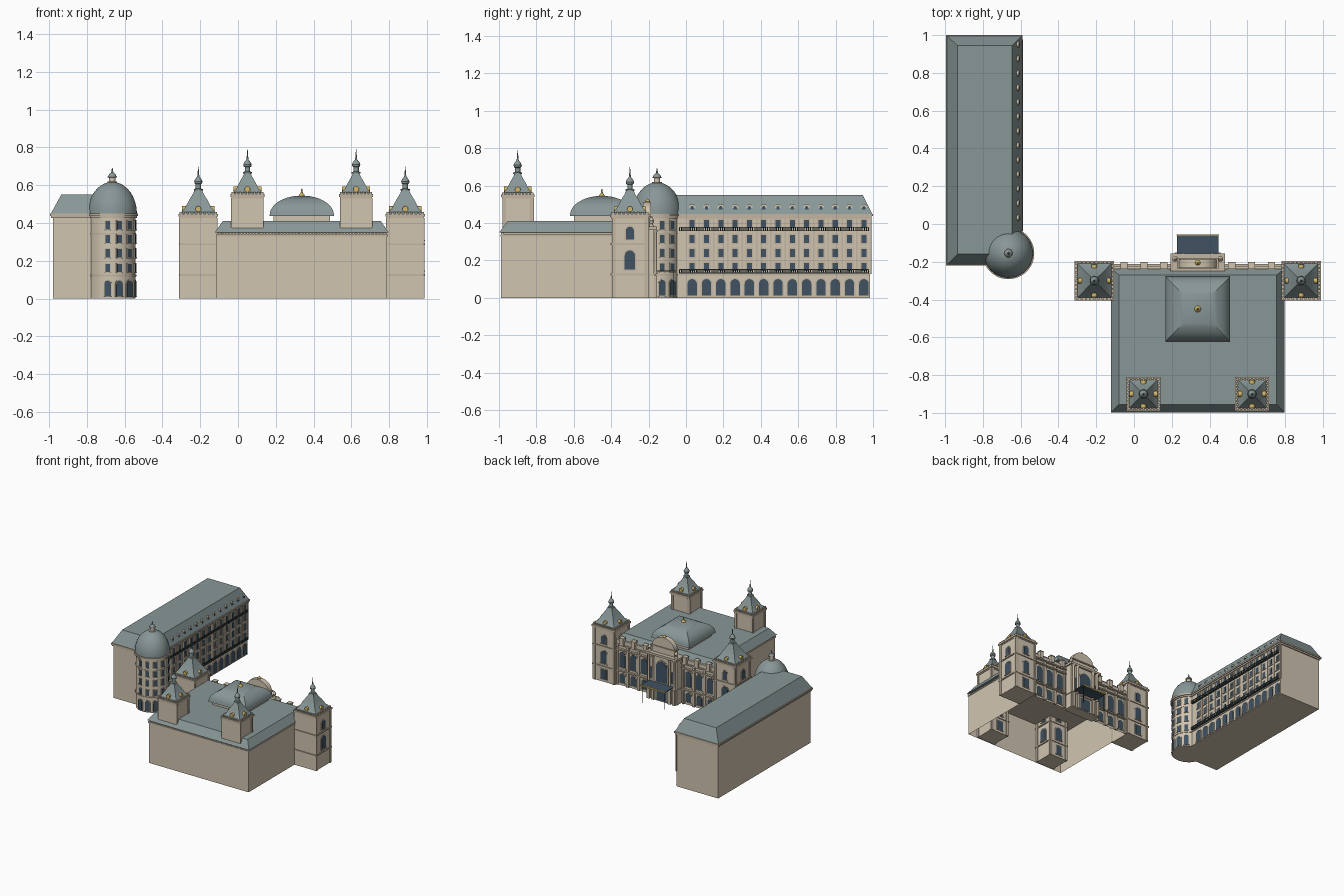
import bpy, bmesh, math
from mathutils import Matrix

if "Cube" in bpy.data.objects:
    bpy.data.objects.remove(bpy.data.objects["Cube"])

COL = {"stone": (.64, .56, .44, 1), "trim": (.55, .47, .36, 1), "slate": (.25, .31, .31, 1),
       "glass": (.05, .085, .12, 1), "gold": (.65, .47, .14, 1), "iron": (.05, .07, .07, 1)}
MATS = {}
for k, c in COL.items():
    MATS[k] = bpy.data.materials.new(k)
    MATS[k].diffuse_color = c
PARTS = {}


def part(name, mat):
    if name not in PARTS:
        PARTS[name] = (bmesh.new(), mat)
    return PARTS[name][0]


def box(bm, x0, x1, y0, y1, z0, z1, m=Matrix()):
    s = Matrix.Diagonal((x1 - x0, y1 - y0, z1 - z0, 1))
    t = Matrix.Translation(((x0 + x1) / 2, (y0 + y1) / 2, (z0 + z1) / 2))
    return bmesh.ops.create_cube(bm, size=1, matrix=m @ t @ s)["verts"]


def skin(bm, rings):
    rows = [[bm.verts.new(p) for p in r] for r in rings]
    n = len(rows[0])
    for a, b in zip(rows, rows[1:]):
        for i in range(n):
            bm.faces.new((a[i], a[(i + 1) % n], b[(i + 1) % n], b[i]))
    bm.faces.new(rows[0][::-1])
    bm.faces.new(rows[-1])


def lathe(bm, cx, cy, prof, n=40):
    skin(bm, [[(cx + r * math.cos(2 * math.pi * i / n), cy + r * math.sin(2 * math.pi * i / n), z)
               for i in range(n)] for r, z in prof])


def rects(bm, rows):
    skin(bm, [[(a, c, z), (b, c, z), (b, d, z), (a, d, z)] for a, b, c, d, z in rows])


def square(bm, cx, cy, prof):
    rects(bm, [(cx - r, cx + r, cy - r, cy + r, z) for r, z in prof])


def wall(x, y, ang):
    # local frame: +x points out of the wall, y runs along it
    return Matrix.Translation((x, y, 0)) @ Matrix.Rotation(math.radians(ang), 4, 'Z')


def panel(bm, m, w, z0, z1, d, arched, back=-.006):
    pts = [(-w / 2, z0), (w / 2, z0)]
    if arched:
        pts += [(w / 2 * math.cos(math.pi * i / 10), z1 - w / 2 + w / 2 * math.sin(math.pi * i / 10))
                for i in range(11)]
    else:
        pts += [(w / 2, z1), (-w / 2, z1)]
    skin(bm, [[m @ Matrix.Translation((x, y, z)).to_translation() for y, z in pts] for x in (back, d)])


def window(name, m, w, z0, z1, arched=False, f=.007):
    panel(part(name + "_frames", "trim"), m, w + 2 * f, z0 - f / 2, z1 + f, .003, arched)
    panel(part(name + "_glass", "glass"), m, w, z0, z1, .005, arched)
    box(part(name + "_frames", "trim"), -.004, .007, -w / 2 - f, w / 2 + f, z0 - f, z0 - f / 3, m)


# ---- long wing: body, cornice, hipped roof
W = part("wing_walls", "stone")
box(W, -.98, -.605, -.205, .985, 0, .435)
T = part("wing_cornices", "trim")
box(T, -.988, -.597, -.213, .993, .425, .437)
box(T, -.995, -.59, -.22, 1.0, .437, .449)
box(T, -.61, -.6, -.06, .985, .118, .126)
rects(part("wing_roof", "slate"), [(-.99, -.595, -.215, .995, .449), (-.935, -.645, -.16, .945, .55)])

# ---- wing bays: arcade, upper windows, dormers
for i in range(13):
    y = .033 + .0765 * i
    m = wall(-.605, y, 0)
    window("wing_arcade", m, .05, .012, .1, True, .006)
    for zc in (.165, .24, .315, .395):
        window("wing_window", m, .027, zc - .022, zc + .022)
    box(T, -.002, .004, .034, .042, .126, .425, m)
    dm = wall(-.61, y, 0)
    panel(part("wing_dormers", "stone"), dm, .034, .449, .502, 0, True, -.045)
    panel(part("dormer_glass", "glass"), dm, .018, .46, .49, .003, True)

# ---- iron balconies on the wing
B = part("wing_balconies", "iron")
for z in (.13, .356):
    box(B, -.61, -.588, -.035, .975, z, z + .005)
    box(B, -.591, -.588, -.035, .975, z + .019, z + .023)
    for i in range(102):
        y = -.035 + .01 * i
        box(B, -.5905, -.5885, y - .0025, y + .0025, z, z + .02)

# ---- round corner tower with dome and lantern
RX, RY, RR = -.665, -.155, .123
lathe(part("round_tower", "stone"), RX, RY, [(RR, 0), (RR, .435)], 48)
for z, r, h in ((.118, .127, .009), (.34, .126, .006), (.425, .13, .011), (.436, .137, .013)):
    lathe(part("round_tower_bands", "trim"), RX, RY, [(r, z), (r, z + h)], 48)
dome = [(.13 * math.cos(a), .449 + .168 * math.sin(a)) for a in [i * math.pi / 26 for i in range(13)]]
lathe(part("round_dome", "slate"), RX, RY, dome, 48)
lathe(part("round_lantern", "stone"), RX, RY, [(.026, .612), (.026, .618), (.017, .62), (.017, .64), (.025, .642), (.025, .647)], 20)
lathe(part("round_lantern_cap", "slate"), RX, RY, [(.022, .647), (.017, .658), (.006, .666), (.002, .69)], 20)
for i in range(6):
    a = -101 + 28.5 * i
    m = wall(RX + RR * math.cos(math.radians(a)), RY + RR * math.sin(math.radians(a)), a)
    window("round_tower_arch", m, .036, .012, .095, True, .005)
    for zc in (.162, .24, .315, .388):
        window("round_tower_window", m, .025, zc - .022, zc + .022, False, .005)

# ---- palace: open-bottomed main block, cornice, roof
CX = .3375
P = part("palace_walls", "stone")
v = box(P, CX - .45, CX + .45, -.988, -.23, 0, .34)
P.faces.ensure_lookup_table()
bmesh.ops.delete(P, geom=[f for f in P.faces if f.calc_center_median().z < .01], context='FACES')
C = part("palace_cornice", "trim")
rects(C, [(CX - .455, CX + .455, -.993, -.225, .328), (CX - .455, CX + .455, -.993, -.225, .338)])
rects(C, [(CX - .44, CX + .44, -.98, -.235, .338), (CX - .44, CX + .44, -.98, -.235, .352)])
for i in range(60):
    x = CX - .445 + .89 * i / 59
    box(C, x - .004, x + .004, -.99, -.975, .338, .35)
rects(part("palace_roof", "slate"), [(CX - .46, CX + .46, -.998, -.235, .35), (CX - .418, CX + .418, -.955, -.27, .41)])

# ---- central square dome
square(part("central_dome_drum", "stone"), CX, -.45, [(.15, .405), (.15, .436)])
cd = [(.172, .436)] + [(.17 * math.cos(a), .442 + .103 * math.sin(a)) for a in [i * math.pi / 20 for i in range(10)]]
square(part("central_dome", "slate"), CX, -.45, cd)
lathe(part("central_finial", "gold"), CX, -.45, [(.02, .54), (.012, .552), (.006, .558), (.002, .582)], 12)


def tower(name, x, y, r, h, top):
    square(part(name + "_shafts", "stone"), x, y, [(r, 0), (r, h - .015)])
    t = part(name + "_cornices", "trim")
    for z, o, k in ((.12, .007, .009), (.283, .007, .009), (h - .022, .004, .008), (h - .014, .009, .014)):
        square(t, x, y, [(r + o, z), (r + o, z + k)])
    # parapet blocks on the cornice
    for a in range(4):
        m = wall(x, y, 90 * a)
        for j in range(-4, 5):
            box(t, r - .006, r + .004, j * r / 4.3 - .006, j * r / 4.3 + .006, h, h + .012, m)
    k = r * .94
    d = top - h
    square(part(name + "_roofs", "slate"), x, y, [(k, h), (k, h + .01), (k * .78, h + .25 * d), (k * .52, h + .6 * d),
                                                 (k * .3, h + .85 * d), (k * .22, top)])
    for a in range(4):
        # gold roundel on each roof slope
        m = wall(x, y, 90 * a) @ Matrix.Translation((k * .84, 0, h + .027)) @ Matrix.Rotation(math.pi / 2, 4, 'Y')
        bmesh.ops.create_cone(part(name + "_roundels", "gold"), cap_ends=True, segments=16, radius1=.015,
                              radius2=.015, depth=.02, matrix=m)
    lathe(part(name + "_finials", "slate"), x, y, [(.024, top - .004), (.024, top + .004), (.014, top + .007), (.014, top + .03),
          (.02, top + .034), (.022, top + .044), (.017, top + .056), (.006, top + .07), (.004, top + .085), (.001, top + .125)], 16)
    for a in (0, 90, 180):
        q = math.radians(a)
        m = wall(x + r * math.cos(q), y + r * math.sin(q), a)
        window(name + "_tall_window", m, .055, .15, .253, True)
        window(name + "_small_window", m, .042, .312, .38, True)
        if a == 90:
            window(name + "_ground_window", m, .05, .025, .1)
        for s in (-1, 1):
            box(t, -.004, .005, s * (r - .01) - .009, s * (r - .01) + .009, 0, h - .02, m)


for s in (-1, 1):
    tower("front_tower", CX + s * .5475, -.3, .096, .447, .575)
    tower("rear_tower", CX + s * .2875, -.9, .081, .552, .665)
    # ---- facade bays between portal and towers
    for i in range(3):
        m = wall(CX + s * (.2 + .098 * i), -.23, 90)
        window("facade_tall_window", m, .052, .15, .275, True)
        window("facade_ground_window", m, .048, .025, .1, True)
        for o in (-.044, .044):
            box(part("facade_pilasters", "trim"), -.004, .01, o - .007, o + .007, .0, .33, m)
        x = CX + s * (.18 + .105 * i)
        box(part("facade_parapet", "stone"), x - .016, x + .016, -.236, -.204, .338, .39)
        box(part("facade_parapet", "stone"), x - .019, x + .019, -.238, -.202, .39, .397)
    x0, x1 = sorted((CX + s * .145, CX + s * .455))
    box(part("facade_parapet", "stone"), x0, x1, -.238, -.222, .338, .368)
    for z in (.118, .29, .328):
        box(part("facade_bands", "trim"), x0, x1, -.235, -.212, z, z + .01)

# ---- entrance portal with round gable, columns and canopy
G = part("portal", "stone")
box(G, CX - .135, CX + .135, -.25, -.17, 0, .375)
gm = wall(CX, -.2, 90)
panel(G, gm, .2, .37, .43, .012, False, -.03)
skin(G, [[(CX + .1 * math.cos(math.pi * i / 16), y, .43 + .082 * math.sin(math.pi * i / 16)) for i in range(17)]
         for y in (-.23, -.188)])
K = part("portal_trim", "trim")
box(K, CX - .145, CX + .145, -.25, -.155, .362, .38)
box(K, CX - .14, CX + .14, -.25, -.162, .118, .128)
box(K, CX - .11, CX + .11, -.235, -.18, .425, .434)
pm = wall(CX, -.17, 90)
window("portal_window", pm, .1, .155, .325, True, .01)
window("portal_door", pm, .09, .008, .105, False, .008)
for s in (-1, 1):
    for o in (.075, .115):
        lathe(K, CX + s * o, -.164, [(.012, .128), (.009, .14), (.009, .345), (.013, .362)], 16)
        box(K, CX + s * o - .012, CX + s * o + .012, -.175, -.155, 0, .12)
    window("portal_side_window", wall(CX + s * .096, -.17, 90), .02, .17, .26, True, .004)
    lathe(part("portal_urns", "stone"), CX + s * .12, -.185, [(.013, .38), (.008, .395), (.015, .412), (.004, .43)], 12)
    box(part("canopy_posts", "iron"), CX + s * .1 - .002, CX + s * .1 + .002, -.068, -.064, 0, .143)
lathe(part("portal_crest", "gold"), CX, -.205, [(.012, .508), (.014, .515), (.002, .53)], 12)
box(part("canopy_glass", "glass"), CX - .11, CX + .11, -.17, -.058, .141, .147)
box(part("canopy_edge", "gold"), CX - .112, CX + .112, -.06, -.055, .138, .15)

# ---- turn every part into an object
for name, (bm, mat) in PARTS.items():
    bmesh.ops.recalc_face_normals(bm, faces=bm.faces)
    me = bpy.data.meshes.new(name)
    bm.to_mesh(me)
    bm.free()
    me.materials.append(MATS[mat])
    me.shade_smooth()
    me.set_sharp_from_angle(angle=math.radians(20 if "dome" in name else 30))
    bpy.context.collection.objects.link(bpy.data.objects.new(name, me))

for m in bpy.data.materials:
    if m.users and not m.is_grease_pencil:
        m.use_nodes = True
        m.node_tree.nodes["Principled BSDF"].inputs["Base Color"].default_value = m.diffuse_color
